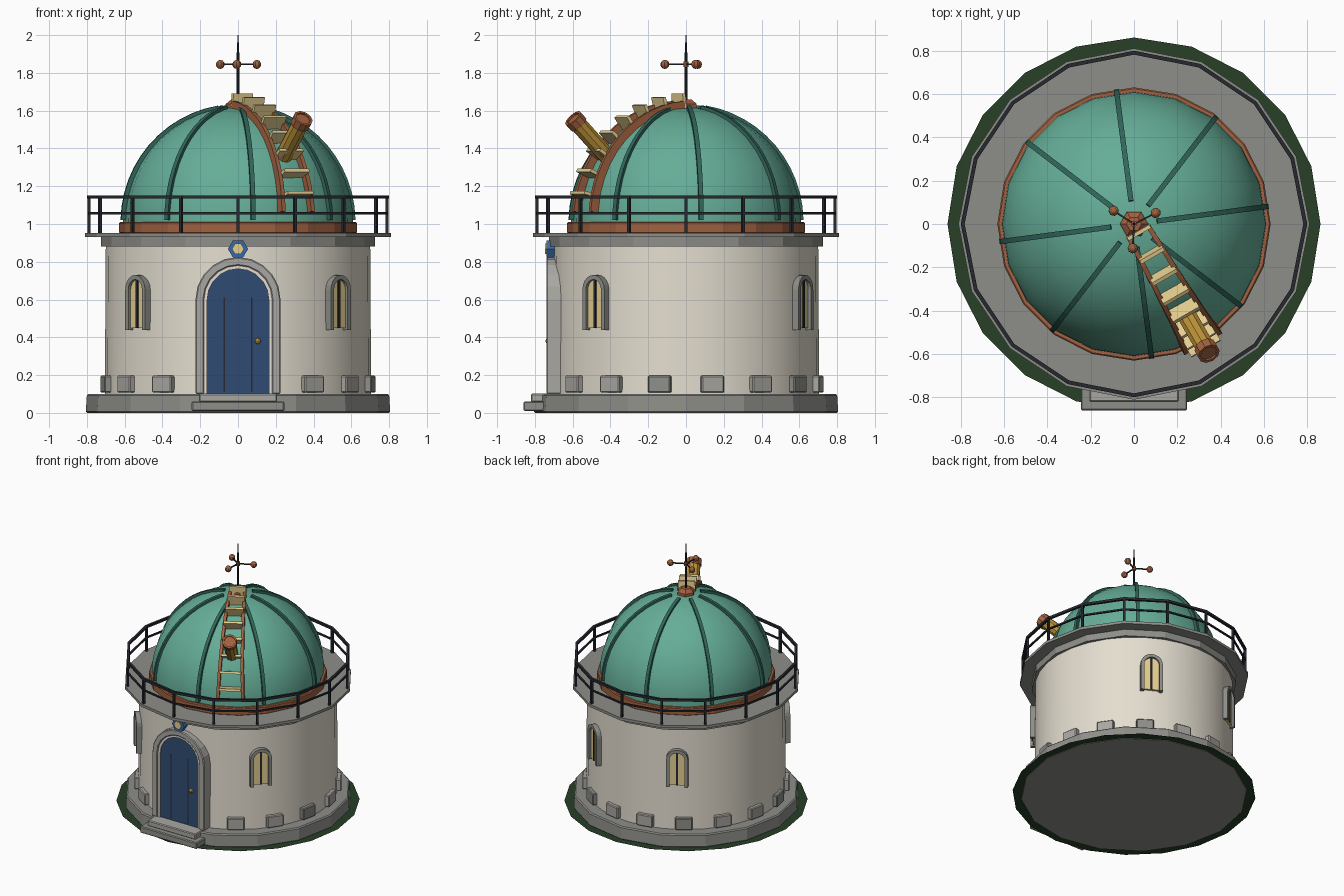
import bpy, bmesh
from math import sin, cos, pi, radians as rad
from mathutils import Matrix, Vector

if "Cube" in bpy.data.objects:
    bpy.data.objects.remove(bpy.data.objects["Cube"])


def mat(name, r, g, b):
    m = bpy.data.materials.new(name)
    m.diffuse_color = (r, g, b, 1)
    m.use_nodes = True
    m.node_tree.nodes["Principled BSDF"].inputs["Base Color"].default_value = m.diffuse_color
    return m


STONE = mat("stone", .27, .27, .25)
PALE = mat("pale_stone", .40, .39, .36)
PLASTER = mat("plaster", .78, .73, .63)
GREEN = mat("dome_green", .13, .42, .31)
DARKGREEN = mat("rib_green", .03, .13, .10)
GRASS = mat("grass", .02, .05, .02)
COPPER = mat("copper", .36, .12, .05)
IRON = mat("iron", .02, .022, .03)
NAVY = mat("navy", .03, .07, .17)
BLUE = mat("blue", .04, .14, .40)
CREAM = mat("cream", .78, .62, .28)
BRASS = mat("brass", .50, .29, .04)


def finish(bm, name, material, smooth=None, bevel=0, M=None):
    bmesh.ops.remove_doubles(bm, verts=bm.verts, dist=1e-5)
    bmesh.ops.recalc_face_normals(bm, faces=bm.faces)
    me = bpy.data.meshes.new(name)
    bm.to_mesh(me)
    bm.free()
    if M:
        me.transform(M)
    if smooth:
        me.polygons.foreach_set("use_smooth", [True] * len(me.polygons))
        me.set_sharp_from_angle(angle=rad(smooth))
    me.materials.append(material)
    ob = bpy.data.objects.new(name, me)
    bpy.context.collection.objects.link(ob)
    if bevel:
        b = ob.modifiers.new("bevel", "BEVEL")
        b.width, b.segments = bevel, 1
    return ob


def sweep(rings, name, material, closed=False, **kw):
    """Skin a list of equal rings of points; ends are capped unless closed."""
    bm = bmesh.new()
    vs = [[bm.verts.new(p) for p in r] for r in rings]
    n = len(vs[0])
    for i in range(len(vs) if closed else len(vs) - 1):
        a, b = vs[i], vs[(i + 1) % len(vs)]
        for j in range(n):
            bm.faces.new((a[j], a[(j + 1) % n], b[(j + 1) % n], b[j]))
    if not closed:
        bm.faces.new(vs[0])
        bm.faces.new(vs[-1])
    return finish(bm, name, material, **kw)


def lathe(profile, n, name, material, **kw):
    return sweep([[(r * cos(2 * pi * k / n), r * sin(2 * pi * k / n), z) for k in range(n)]
                  for r, z in profile], name, material, **kw)


def box(name, material, c, s, M=None, bevel=0):
    bm = bmesh.new()
    bmesh.ops.create_cube(bm, size=1)
    T = Matrix.Translation(c) @ Matrix.Diagonal((*s, 1))
    return finish(bm, name, material, bevel=bevel, M=(M @ T) if M else T)


def arch_pts(w, z0, spring, y, n=10):
    return ([(w, y, z0)] + [(w * cos(pi * k / n), y, spring + w * sin(pi * k / n))
                            for k in range(n + 1)] + [(-w, y, z0)])


def arch_panel(name, material, w, z0, spring, y0, y1, M=None):
    sweep([arch_pts(w, z0, spring, y) for y in (y0, y1)], name, material, M=M)


def arch_frame(name, material, wi, wo, z0, spring, y0, y1, M=None, bevel=0):
    quads = zip(arch_pts(wi, z0, spring, y0), arch_pts(wo, z0, spring, y0),
                arch_pts(wo, z0, spring, y1), arch_pts(wi, z0, spring, y1))
    sweep(list(quads), name, material, M=M, bevel=bevel)


def turn(a):
    return Matrix.Rotation(rad(a), 4, 'Z')


def dome_bar(name, material, az, e0, e1, r0, r1, w, off0=0, off1=0, n=12):
    """Square bar bent over the dome along local +x, turned to azimuth az."""
    rings = []
    for k in range(n + 1):
        t = k / n
        e, o = rad(e0 + (e1 - e0) * t), off0 + (off1 - off0) * t
        rings.append([(r * cos(e), o + s * w / 2, ZC + r * sin(e))
                      for r, s in ((r0, -1), (r1, -1), (r1, 1), (r0, 1))])
    sweep(rings, name, material, M=turn(az))


ZC = 1.01      # dome centre height
SLIT = -60     # dome opening direction

# ground, plinth and drum wall
bm = bmesh.new()
bmesh.ops.create_circle(bm, cap_ends=True, segments=20, radius=.86)
finish(bm, "grass_disc", GRASS, M=Matrix.Translation((0, 0, .003)))
lathe([(.806, 0), (.80, .10)], 16, "plinth", STONE, bevel=.008)
lathe([(.705, .09), (.70, .89)], 32, "drum_wall", PLASTER, smooth=40)
for k in range(16):
    a = -90 + 11.25 + 22.5 * k
    if k not in (0, 15):
        box("base_block", PALE if k % 3 else STONE, (.702, 0, .152), (.06, .122, .09), turn(a), .006)

# cornice, balcony and railing
lathe([(.725, .88), (.725, .935)], 16, "cornice", STONE)
lathe([(.81, .932), (.81, .953)], 16, "balcony_floor", STONE)
for k in range(16):
    box("rail_post", IRON, (.79, 0, 1.05), (.016, .016, .20), turn(22.5 * k))
for z, h in ((1.143, .009), (1.057, .006)):
    ring = [(.79 - h, z - h), (.79 + h, z - h), (.79 + h, z + h), (.79 - h, z + h)]
    lathe(ring, 16, "hand_rail", IRON, closed=True)

# dome with ribs
lathe([(.63, .95), (.63, 1.01)], 20, "dome_ring", COPPER, bevel=.006)
lathe([(.61 * cos(rad(e)), ZC + .61 * sin(rad(e))) for e in range(-2, 86, 8)] + [(.002, ZC + .61)],
      20, "dome", GREEN, smooth=45)
for k in range(8):
    dome_bar("dome_rib", DARKGREEN, 7.5 + 45 * k, 1, 80, .59, .626, .024)

# dome opening: two side rails and radial slats
for s in (-1, 1):
    dome_bar("slit_rail", COPPER, SLIT, 5, 86, .59, .643, .022, s * .09, s * .052)
for k in range(8):
    M = turn(SLIT) @ Matrix.Translation((0, 0, ZC)) @ Matrix.Rotation(-rad(13.3 + 10.4 * k), 4, 'Y')
    box("slit_slat", CREAM, (.64, 0, 0), (.085, .155 - .005 * k, .018), M)

# telescope
tilt = turn(SLIT) @ Matrix.Translation((.52, 0, 1.395)) @ Matrix.Rotation(rad(46), 4, 'Y')
lathe([(.046, -.12), (.046, .21)], 10, "telescope_tube", BRASS, M=tilt)
lathe([(.053, .19), (.053, .238), (.04, .238), (.04, .228)], 10, "telescope_cap", COPPER, M=tilt)

# finial, mast and wind cups
lathe([(.065, 1.59), (.065, 1.635), (.035, 1.66)], 6, "finial", COPPER)
lathe([(.009, 1.62), (.008, 1.88), (.002, 2.0)], 8, "mast", IRON)
lathe([(.014, 1.83), (.014, 1.86)], 8, "wind_hub", COPPER)
for a in (27, 147, 267):
    box("wind_arm", IRON, (.053, 0, 1.845), (.106, .008, .008), turn(a))
    bm = bmesh.new()
    bmesh.ops.create_uvsphere(bm, u_segments=8, v_segments=6, radius=.024)
    finish(bm, "wind_cup", COPPER, M=turn(a) @ Matrix.Translation((.112, 0, 1.845)))

# door
arch_frame("door_surround", PALE, .18, .225, .10, .60, -.738, -.64, bevel=.006)
arch_frame("door_trim", PLASTER, .163, .182, .10, .60, -.728, -.64)
arch_panel("door", NAVY, .166, .10, .60, -.72, -.64)
for s in (-1, 1):
    box("door_groove", IRON, (s * .073, -.72, .36), (.009, .006, .50))
bm = bmesh.new()
bmesh.ops.create_uvsphere(bm, u_segments=8, v_segments=6, radius=.016)
finish(bm, "door_knob", BRASS, M=Matrix.Translation((.105, -.728, .38)))
front = Matrix.Translation((0, -.70, .868)) @ Matrix.Rotation(rad(90), 4, 'X')
lathe([(.053, -.02), (.053, .038)], 6, "emblem_ring", BLUE, M=front)
lathe([(.032, 0), (.032, .046)], 6, "emblem_centre", CREAM, M=front)

# front steps
box("lower_step", STONE, (0, -.76, .035), (.49, .20, .05), bevel=.006)
box("upper_step", PALE, (0, -.73, .08), (.414, .18, .044), bevel=.006)

# windows
for a in (-42, -138, 60, 120):
    M = turn(a + 90)
    arch_frame("window_frame", STONE, .054, .078, .44, .652, -.733, -.68, M)
    arch_panel("window_pane", CREAM, .056, .45, .652, -.716, -.68, M)
    box("window_bar", IRON, (0, -.717, .578), (.013, .012, .255), M)
